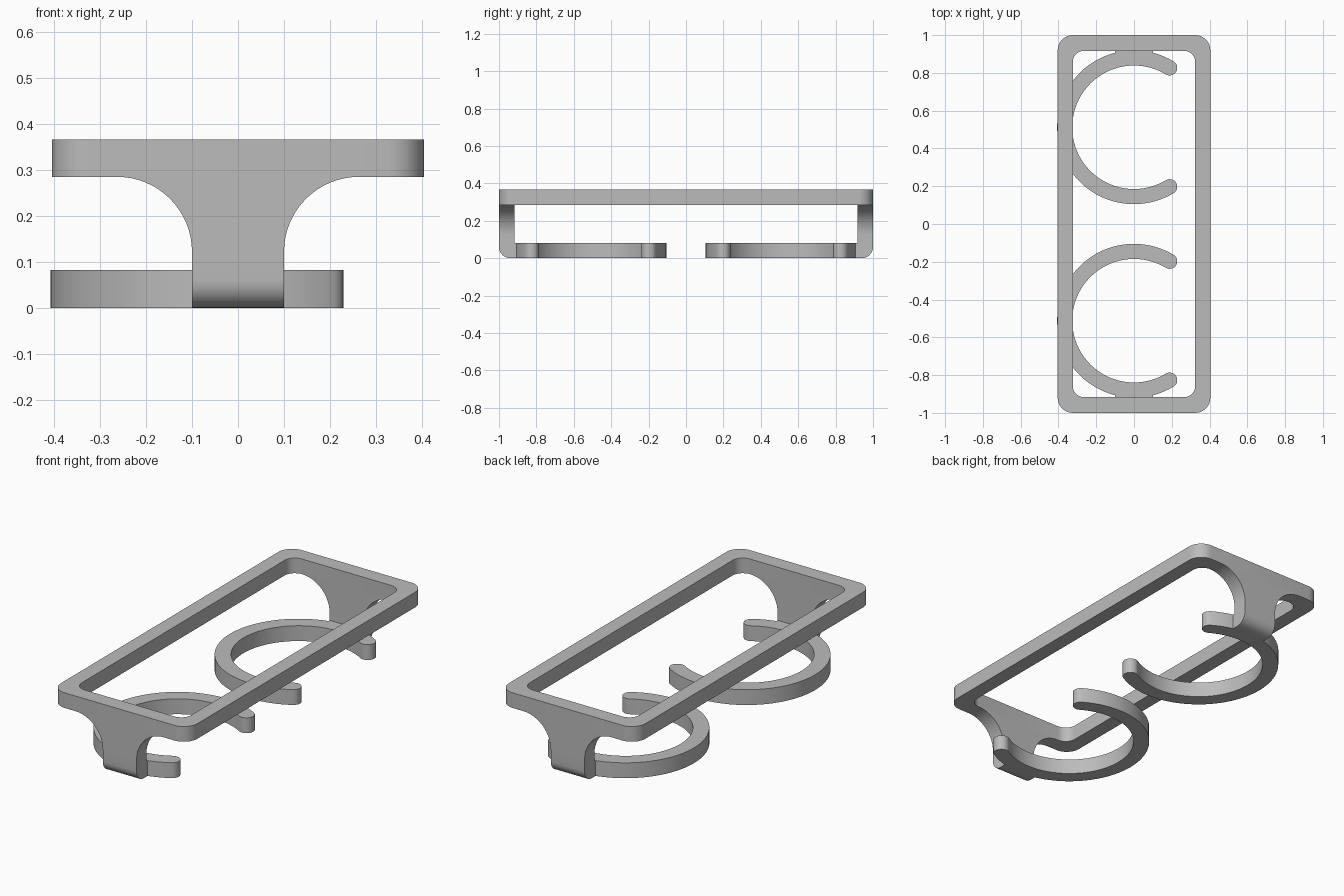
import bpy
import bmesh
from math import sin, cos, pi, radians
from mathutils import Vector

if "Cube" in bpy.data.objects:
    bpy.data.objects.remove(bpy.data.objects["Cube"], do_unlink=True)

FRAME_X, FRAME_Z, TOP_Z = 0.404, 0.285, 0.366
BAR = 0.083                       # thickness of the frame and brackets
RING_Y, RING_OUT, RING_IN, RING_H = 0.512, 0.407, 0.327, 0.082

grey = bpy.data.materials.new("plain grey")
grey.use_nodes = True
grey.diffuse_color = (0.5, 0.5, 0.5, 1)
grey.node_tree.nodes["Principled BSDF"].inputs["Base Color"].default_value = (0.5, 0.5, 0.5, 1)


def strip_solid(pairs, place, low, high, closed=False):
    """Solid whose outline is a strip of point pairs, extruded from low to high."""
    bm = bmesh.new()
    rows = [[bm.verts.new(place(p, h)) for h in (low, high) for p in pair] for pair in pairs]
    for a, b in zip(rows, rows[1:] + rows[:1] if closed else rows[1:]):
        for i, j in ((0, 1), (1, 3), (3, 2), (2, 0)):
            bm.faces.new((a[i], a[j], b[j], b[i]))
    if not closed:
        for r in (rows[0], rows[-1]):
            bm.faces.new((r[0], r[1], r[3], r[2]))
    bmesh.ops.remove_doubles(bm, verts=bm.verts, dist=1e-5)
    bmesh.ops.recalc_face_normals(bm, faces=bm.faces)
    return bm


def finish(bm, name):
    mesh = bpy.data.meshes.new(name)
    bm.to_mesh(mesh)
    bm.free()
    mesh.materials.append(grey)
    obj = bpy.data.objects.new(name, mesh)
    bpy.context.collection.objects.link(obj)
    bpy.ops.object.select_all(action="DESELECT")
    obj.select_set(True)
    bpy.context.view_layer.objects.active = obj
    bpy.ops.object.shade_smooth_by_angle(angle=radians(35))


def rounded_rect(hx, hy, r, segments=8):
    points = []
    for k, (sx, sy) in enumerate(((1, 1), (-1, 1), (-1, -1), (1, -1))):
        for i in range(segments + 1):
            a = (k + i / segments) * pi / 2
            points.append(Vector((sx * (hx - r) + r * cos(a), sy * (hy - r) + r * sin(a))))
    return points


def flat(p, h):
    return (p[0], p[1], h)


# Rectangular top frame
loops = zip(rounded_rect(FRAME_X, 1, 0.08), rounded_rect(FRAME_X - 0.08, 1 - BAR, 0.06))
finish(strip_solid(list(loops), flat, FRAME_Z, TOP_Z, closed=True), "top_frame")


# Open ring with rounded ends, its gap facing +x
def ring_pairs(cy, gap=radians(59), steps=64, cap=8):
    mid, half = (RING_OUT + RING_IN) / 2, (RING_OUT - RING_IN) / 2
    sections = [(gap, -half * cos(t), half * sin(t)) for t in (i * pi / 2 / cap for i in range(cap))]
    start = [(gap, -half * cos(i * pi / 2 / cap), half * sin(i * pi / 2 / cap)) for i in range(cap + 1)]
    body = [(gap + (2 * pi - 2 * gap) * i / steps, 0, half) for i in range(1, steps)]
    end = [(2 * pi - gap, half * sin(i * pi / 2 / cap), half * cos(i * pi / 2 / cap)) for i in range(cap + 1)]
    pairs = []
    for a, along, width in start + body + end:
        out, tangent = Vector((cos(a), sin(a))), Vector((-sin(a), cos(a)))
        centre = Vector((0, cy)) + out * mid + tangent * along
        pairs.append((centre + out * width, centre - out * width))
    return pairs


# Bracket outline: narrow stem flaring into the frame
STEM, FLARE = 0.1, 0.163
levels = [(STEM, 0)]
for i in range(17):
    a = i / 16 * pi / 2
    levels.append((STEM + FLARE * (1 - cos(a)), FRAME_Z - FLARE + FLARE * sin(a)))
bracket = [((-x, z), (x, z)) for x, z in levels]

for side, label in ((-1, "front"), (1, "back")):
    bm = strip_solid(ring_pairs(side * RING_Y), flat, 0, RING_H)
    # The tips close to a line, so drop their collapsed faces
    bmesh.ops.dissolve_degenerate(bm, dist=1e-5, edges=bm.edges)
    finish(bm, label + "_ring")

    bm = strip_solid(bracket, lambda p, h: (p[0], side * h, p[1]), 1 - BAR, 1)
    edge = [e for e in bm.edges if all(abs(v.co.z) < 1e-4 and abs(v.co.y) > 0.99 for v in e.verts)]
    bmesh.ops.bevel(bm, geom=edge, offset=0.06, segments=8, profile=0.5, affect="EDGES")
    finish(bm, label + "_bracket")

    # Short tab joining the bracket to its ring
    tab = [((-STEM, side * y), (STEM, side * y)) for y in (0.88, 1 - BAR)]
    finish(strip_solid(tab, flat, 0, RING_H), label + "_tab")
